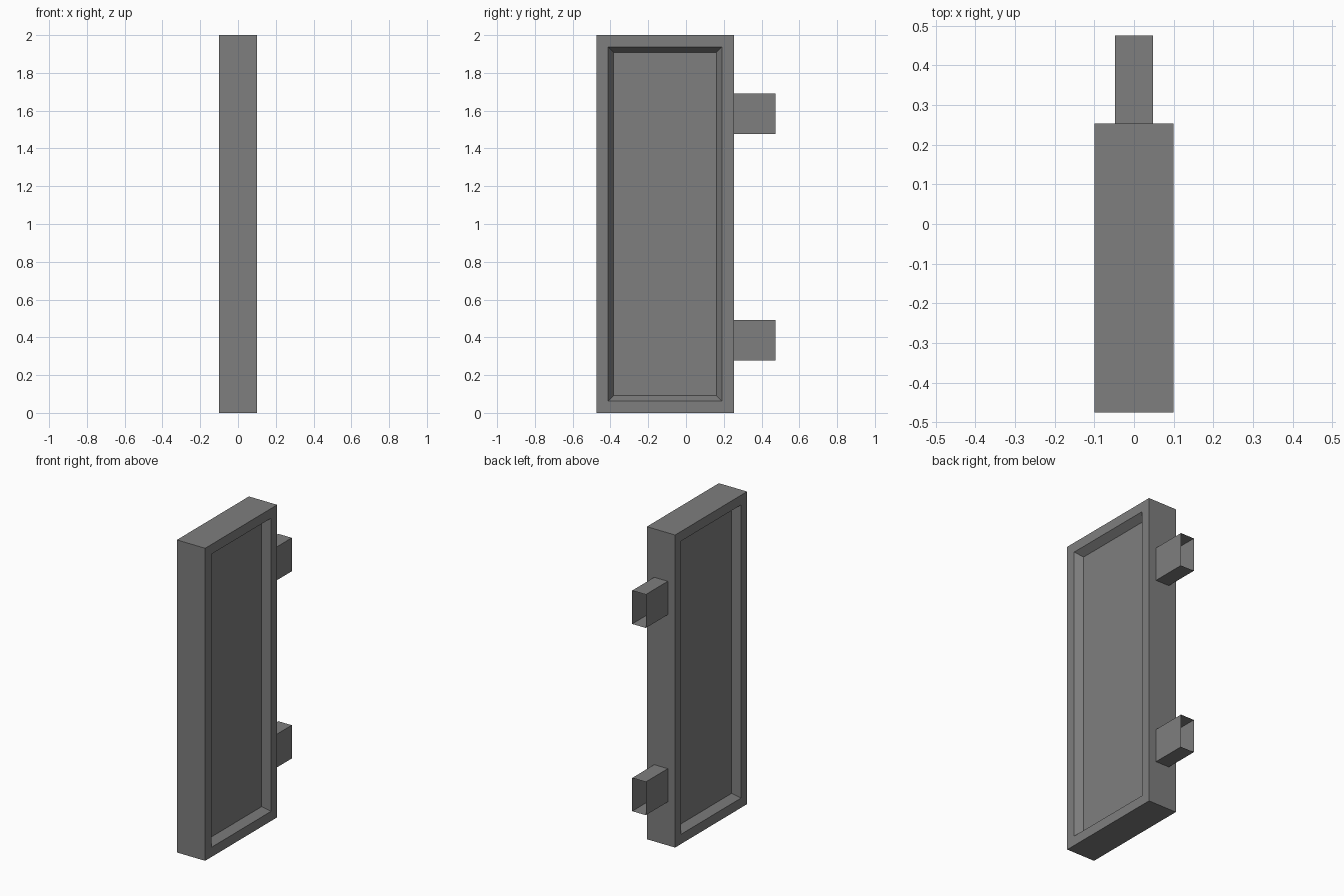
import bpy
import bmesh
from mathutils import Matrix, Vector

cube = bpy.data.objects.get("Cube")
if cube:
    bpy.data.objects.remove(cube, do_unlink=True)

# Single flat grey
GREY = (0.21, 0.21, 0.21, 1.0)
grey = bpy.data.materials.new("plain grey")
grey.use_nodes = True
grey.diffuse_color = GREY
shader = grey.node_tree.nodes["Principled BSDF"]
shader.inputs["Base Color"].default_value = GREY
shader.inputs["Roughness"].default_value = 0.8


def box(low, high):
    """Return a bmesh box spanning two corners."""
    low, high = Vector(low), Vector(high)
    bm = bmesh.new()
    bmesh.ops.create_cube(
        bm, size=1,
        matrix=Matrix.Translation((low + high) / 2) @ Matrix.Diagonal((*(high - low), 1)))
    bm.normal_update()
    return bm


def finish(bm, name):
    mesh = bpy.data.meshes.new(name)
    bm.to_mesh(mesh)
    bm.free()
    mesh.materials.append(grey)
    obj = bpy.data.objects.new(name, mesh)
    bpy.context.collection.objects.link(obj)
    return obj


# Door panel: slab with a sloped-edge recess on both broad sides
bm = box((-0.1, -0.475, 0), (0.1, 0.253, 2))
for face in [f for f in bm.faces if abs(f.normal.x) > 0.9]:
    bmesh.ops.inset_region(bm, faces=[face], thickness=0.062, use_even_offset=True)
    bmesh.ops.inset_region(bm, faces=[face], thickness=0.03, use_even_offset=True)
    inward = -0.045 if face.normal.x > 0 else 0.045
    bmesh.ops.translate(bm, verts=face.verts, vec=(inward, 0, 0))
finish(bm, "door_panel")

# Hinge sleeves: thin rectangular tubes, open at the back end
for name, bottom, top in (("lower_hinge", 0.278, 0.491), ("upper_hinge", 1.476, 1.69)):
    bm = box((-0.048, 0.253, bottom), (0.048, 0.475, top))
    ends = [f for f in bm.faces if abs(f.normal.y) > 0.9]
    bmesh.ops.delete(bm, geom=ends, context='FACES_ONLY')
    finish(bm, name)
